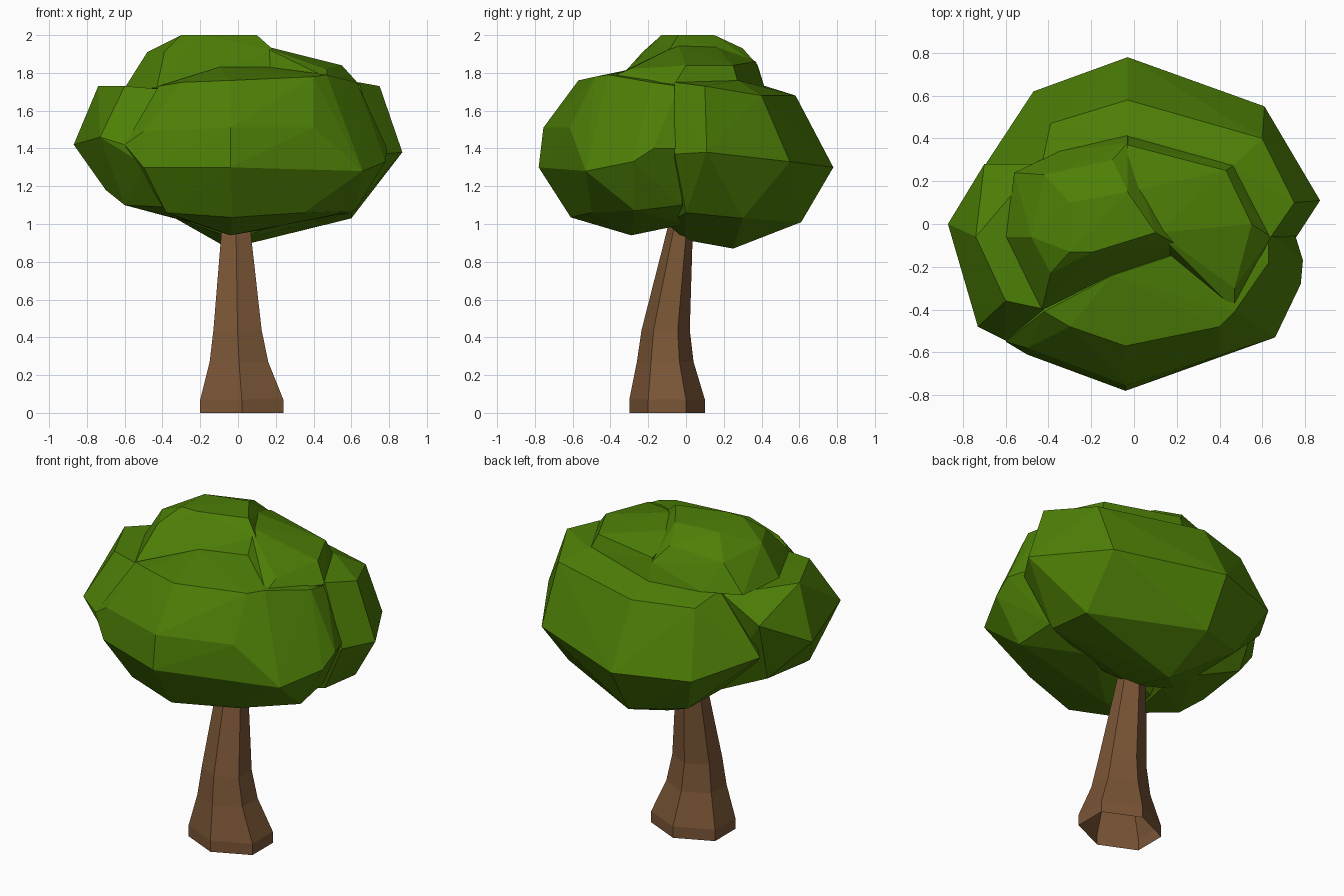
import bpy, bmesh, math


def material(name, rgb):
    m = bpy.data.materials.new(name)
    m.diffuse_color = (*rgb, 1)
    return m


leaf = material("leaf_green", (0.075, 0.213, 0.002))
bark = material("bark_brown", (0.195, 0.092, 0.037))


def add_object(name, bm, mat):
    bmesh.ops.recalc_face_normals(bm, faces=bm.faces)
    me = bpy.data.meshes.new(name)
    bm.to_mesh(me)
    bm.free()
    me.materials.append(mat)
    ob = bpy.data.objects.new(name, me)
    bpy.context.collection.objects.link(ob)
    return ob


def lobe(name, points):
    """Faceted leaf clump: convex hull of a few corner points."""
    bm = bmesh.new()
    for p in points:
        bm.verts.new(p)
    res = bmesh.ops.convex_hull(bm, input=bm.verts)
    loose = {v for v in res["geom_interior"] + res["geom_unused"]
             if isinstance(v, bmesh.types.BMVert)}
    bmesh.ops.delete(bm, geom=list(loose), context='VERTS')
    return add_object(name, bm, leaf)


# Trunk: open six-sided rings (x range, y range, z), leaning back
rings = [(-0.20, 0.24, -0.30, 0.10, 0.0), (-0.20, 0.24, -0.30, 0.10, 0.07),
         (-0.15, 0.16, -0.26, 0.04, 0.27), (-0.13, 0.125, -0.235, 0.02, 0.44),
         (-0.09, 0.07, -0.11, 0.035, 0.93), (-0.08, 0.06, -0.08, 0.05, 1.05)]
N = 6
bm = bmesh.new()
loops = []
for x0, x1, y0, y1, z in rings:
    loop = []
    for i in range(N):
        a = math.radians(30 + 60 * i)
        loop.append(bm.verts.new((
            (x0 + x1) / 2 + (x1 - x0) / 2 * math.cos(a) / math.cos(math.radians(30)),
            (y0 + y1) / 2 + (y1 - y0) / 2 * math.sin(a), z)))
    loops.append(loop)
for a, b in zip(loops, loops[1:]):
    for i in range(N):
        j = (i + 1) % N
        bm.faces.new((a[i], a[j], b[j], b[i]))
add_object("trunk", bm, bark)

# Crown: rear and right clump
crown = lobe("crown", [
    (-0.47, 0.62, 1.30), (-0.03, 0.78, 1.30), (0.61, 0.55, 1.33), (0.87, 0.11, 1.38),
    (-0.70, 0.27, 1.38), (-0.39, 0.47, 1.68), (-0.03, 0.58, 1.68), (0.60, 0.40, 1.68),
    (-0.03, 0.61, 1.01), (-0.35, 0.48, 1.05), (0.60, 0.30, 1.03), (-0.05, 0.25, 0.87),
    (0.0, 0.0, 0.915), (0.60, 0.0, 1.06), (-0.43, 0.28, 1.73), (0.47, 0.28, 1.76),
    (0.75, 0.10, 1.73), (0.64, -0.06, 1.75), (0.76, -0.06, 1.37), (-0.03, 0.42, 1.73),
    (-0.35, -0.05, 1.04), (-0.3, -0.1, 1.6), (0.2, -0.1, 1.0)])

# Front clump
front = lobe("front_clump", [
    (-0.50, -0.61, 1.30), (-0.04, -0.78, 1.30), (0.66, -0.53, 1.28), (-0.50, -0.58, 1.49),
    (-0.04, -0.755, 1.51), (0.40, -0.615, 1.51), (0.79, -0.17, 1.40), (0.78, -0.28, 1.33),
    (-0.42, -0.41, 1.73), (-0.30, -0.48, 1.75), (-0.04, -0.57, 1.76), (0.40, -0.48, 1.78),
    (0.47, -0.41, 1.79), (0.63, -0.18, 1.75), (-0.10, -0.24, 1.83), (0.17, -0.15, 1.83),
    (-0.38, -0.50, 1.06), (-0.03, -0.61, 1.035), (0.35, -0.50, 1.06), (0.62, -0.27, 1.07),
    (-0.04, -0.29, 0.94), (-0.25, -0.15, 1.01), (0.30, 0.0, 1.0), (-0.4, -0.1, 1.5),
    (-0.60, -0.55, 1.42), (0.75, -0.04, 1.40), (0.63, -0.04, 1.73), (0.60, -0.02, 1.10)])

# Left clump
left = lobe("left_clump", [
    (-0.87, 0.0, 1.42), (-0.73, -0.48, 1.46), (-0.60, -0.545, 1.42), (-0.74, -0.06, 1.73),
    (-0.60, -0.36, 1.73), (-0.70, 0.28, 1.58), (-0.70, -0.22, 1.18), (-0.60, -0.32, 1.10),
    (-0.66, 0.14, 1.19), (-0.45, 0.28, 1.71), (-0.25, -0.05, 1.01), (-0.30, 0.15, 1.02),
    (-0.40, -0.47, 1.09), (-0.49, -0.59, 1.31), (0.0, 0.0, 1.4), (-0.41, -0.40, 1.715)])

# Raised cap on the top left
cap = lobe("top_cap", [
    (-0.30, -0.13, 2.0), (-0.19, -0.13, 2.0), (0.10, -0.04, 2.0), (-0.03, 0.15, 2.0),
    (-0.30, 0.10, 1.99), (-0.39, -0.23, 1.91), (-0.48, -0.06, 1.91), (-0.42, 0.23, 1.88),
    (-0.10, 0.30, 1.93), (-0.03, 0.38, 1.84), (0.19, -0.09, 1.92), (-0.60, -0.06, 1.72),
    (-0.56, 0.24, 1.72), (-0.43, -0.40, 1.72), (-0.35, 0.34, 1.72), (-0.03, 0.42, 1.71),
    (-0.10, -0.24, 1.82), (0.17, -0.15, 1.82), (0.1, 0.1, 1.6)])

# Sloping shoulder on the top right
shoulder = lobe("top_shoulder", [
    (-0.03, 0.15, 1.95), (0.11, -0.04, 1.95), (0.19, -0.09, 1.92), (0.47, -0.30, 1.82),
    (0.55, 0.0, 1.84), (0.43, 0.25, 1.84), (-0.03, 0.37, 1.86), (0.47, -0.40, 1.775),
    (0.475, 0.28, 1.73), (-0.03, 0.42, 1.70), (0.64, -0.06, 1.74), (0.17, -0.155, 1.81),
    (0.17, -0.17, 1.6), (0.45, -0.38, 1.6), (0.1, 0.2, 1.6)])

# Merge all clumps into a single crown
bpy.context.view_layer.objects.active = crown
for part in (front, left, cap, shoulder):
    mod = crown.modifiers.new("join", 'BOOLEAN')
    mod.operation = 'UNION'
    mod.solver = 'EXACT'
    mod.object = part
    bpy.ops.object.modifier_apply(modifier=mod.name)
    bpy.data.objects.remove(part, do_unlink=True)
